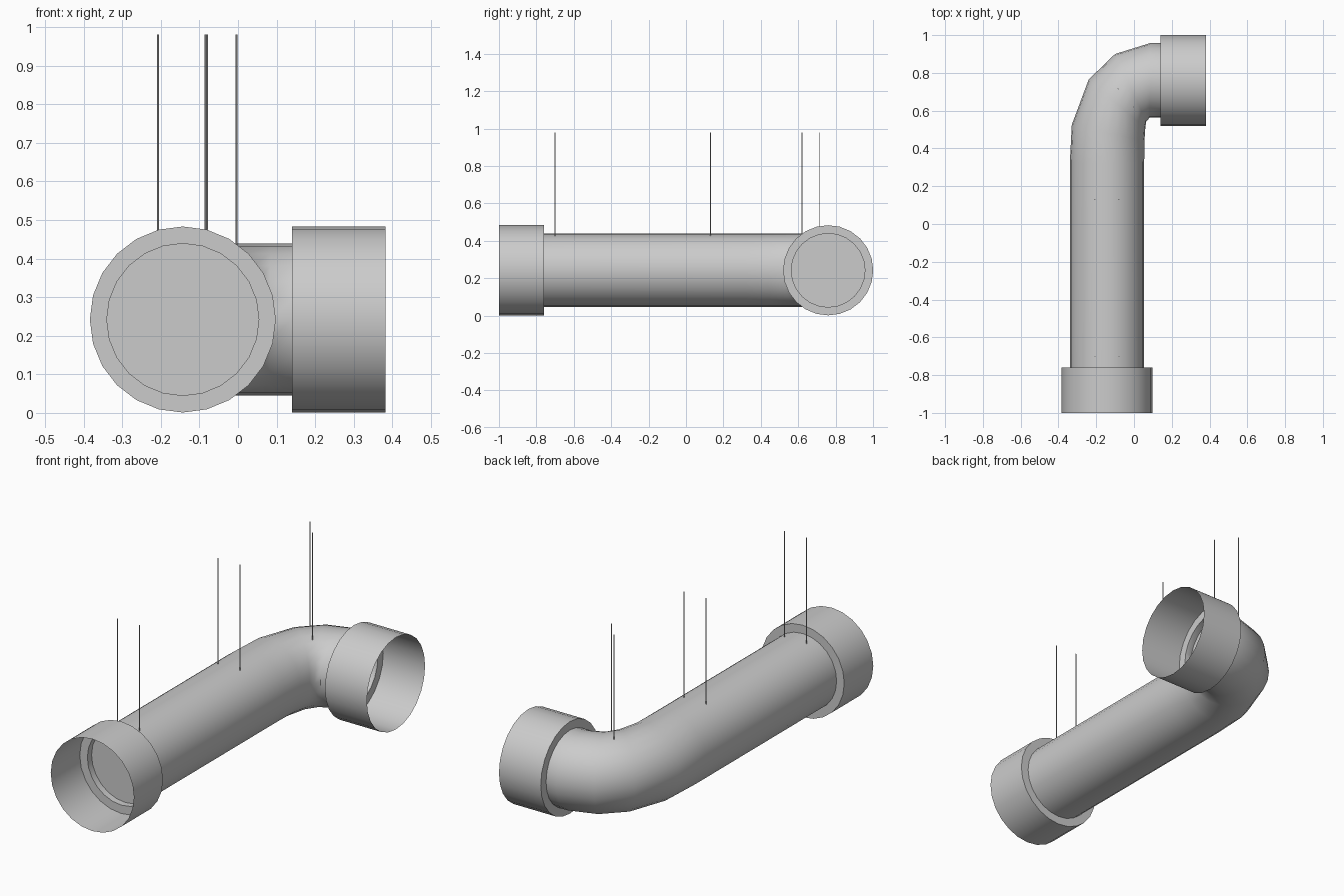
import bpy, bmesh
from math import sin, cos, pi, radians
from mathutils import Vector

if "Cube" in bpy.data.objects:
    bpy.data.objects.remove(bpy.data.objects["Cube"])

SIDES = 24
ZC = 0.242          # height of the pipe axis
R_PIPE, R_COLLAR = 0.197, 0.241


def swept(name, stations, caps=False):
    """Skin rings along a path; each station is (x, y, heading in degrees, radius)."""
    bm = bmesh.new()
    rings = []
    for x, y, heading, r in stations:
        h = radians(heading)
        side = Vector((sin(h), -cos(h), 0))
        c = Vector((x, y, ZC))
        rings.append([bm.verts.new(c + side * r * cos(2 * pi * i / SIDES)
                                   + Vector((0, 0, r * sin(2 * pi * i / SIDES))))
                      for i in range(SIDES)])
    for a, b in zip(rings, rings[1:]):
        for i in range(SIDES):
            j = (i + 1) % SIDES
            bm.faces.new((a[i], a[j], b[j], b[i]))
    if caps:
        bm.faces.new(rings[0][::-1])
        bm.faces.new(rings[-1])
    bmesh.ops.recalc_face_normals(bm, faces=bm.faces)
    return finish(name, bm)


def finish(name, bm):
    me = bpy.data.meshes.new(name)
    bm.to_mesh(me)
    bm.free()
    ob = bpy.data.objects.new(name, me)
    bpy.context.collection.objects.link(ob)
    bpy.ops.object.select_all(action='DESELECT')
    ob.select_set(True)
    bpy.context.view_layer.objects.active = ob
    bpy.ops.object.shade_smooth_by_angle(angle=radians(40))
    return ob


# Main pipe with its faceted elbow, end discs recessed inside the tube
swept("bent_pipe", [
    (-0.143, -0.72, 90, R_PIPE),
    (-0.143, -0.76, 90, R_PIPE),
    (-0.143, 0.32, 90, R_PIPE),
    (-0.137, 0.483, 77.5, R_PIPE),
    (-0.090, 0.637, 49.6, R_PIPE),
    (-0.018, 0.721, 24.7, R_PIPE),
    (0.083, 0.760, 0, R_PIPE),
    (0.14, 0.760, 0, R_PIPE),
    (0.10, 0.760, 0, R_PIPE),
][1:8])
swept("front_plug", [(-0.143, -0.725, 90, R_PIPE), (-0.143, -0.72, 90, R_PIPE)], caps=True)
swept("side_plug", [(0.10, 0.76, 0, R_PIPE), (0.105, 0.76, 0, R_PIPE)], caps=True)

# Open socket collars: stepped shoulder then thin sleeve
swept("front_collar", [(-0.143, -0.76, 90, R_PIPE), (-0.143, -0.76, 90, R_COLLAR),
                       (-0.143, -1.0, 90, R_COLLAR)])
swept("side_collar", [(0.14, 0.76, 0, R_PIPE), (0.14, 0.76, 0, R_COLLAR),
                      (0.382, 0.76, 0, R_COLLAR)])

# Thin hanger wires in three pairs along the top
Z0, Z1 = 0.42, 0.98
wires = [(-0.207, -0.70), (-0.080, -0.70),
         (-0.207, 0.13), (-0.080, 0.13),
         (-0.084, 0.715), (-0.004, 0.62)]
for k, (x, y) in enumerate(wires):
    bm = bmesh.new()
    bmesh.ops.create_cone(bm, cap_ends=True, segments=8, radius1=0.0025,
                          radius2=0.0025, depth=Z1 - Z0)
    bmesh.ops.translate(bm, verts=bm.verts, vec=(x, y, (Z0 + Z1) / 2))
    finish(f"hanger_wire_{k + 1}", bm)
